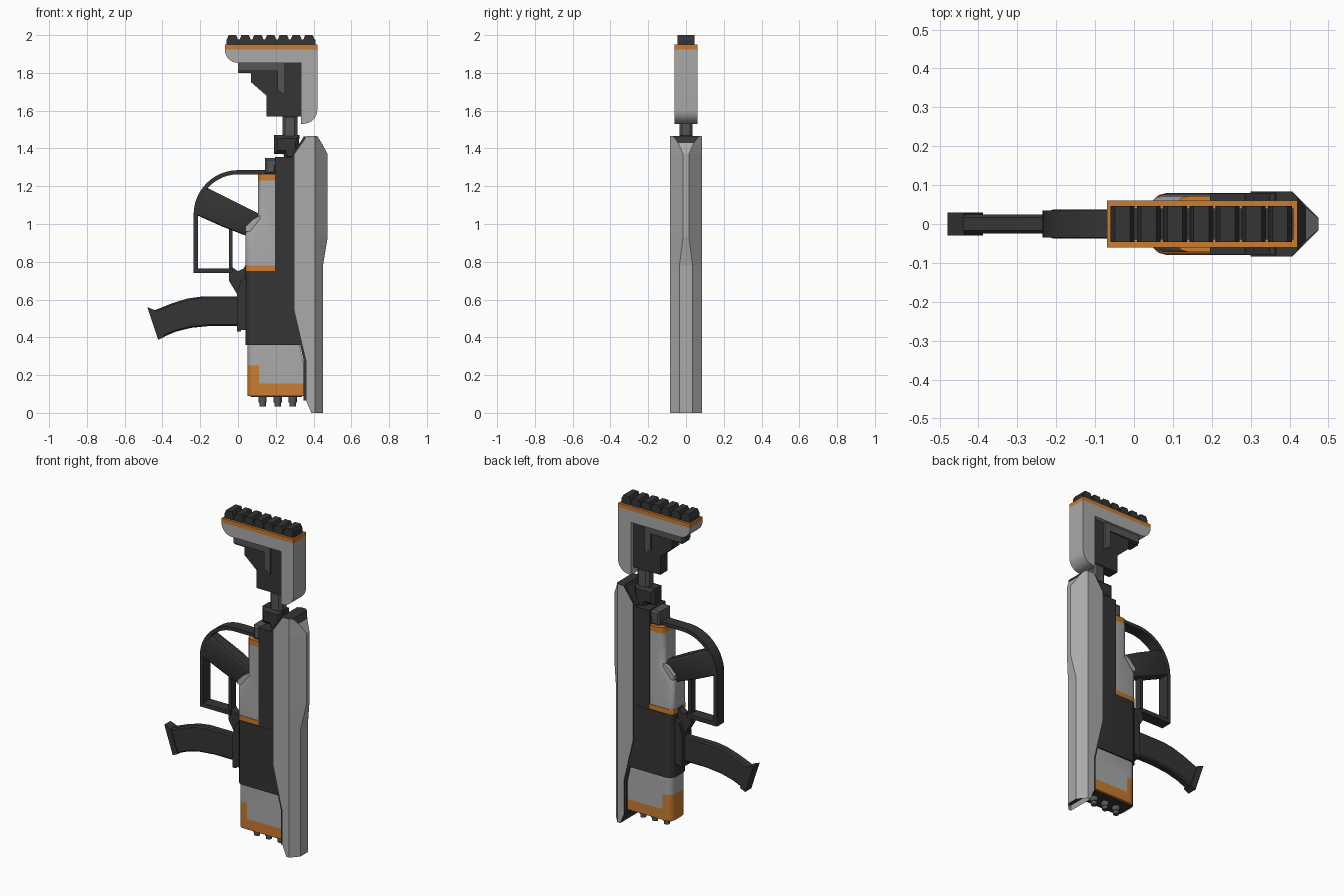
import bpy, bmesh, math

if "Cube" in bpy.data.objects:
    bpy.data.objects.remove(bpy.data.objects["Cube"])


def material(name, colour):
    mat = bpy.data.materials.new(name)
    mat.use_nodes = True
    mat.diffuse_color = (*colour, 1)
    bsdf = next(n for n in mat.node_tree.nodes if n.type == 'BSDF_PRINCIPLED')
    bsdf.inputs["Base Color"].default_value = (*colour, 1)
    return mat


GREY = material("grey_shell", (0.4, 0.4, 0.4))
DARK = material("dark_polymer", (0.035, 0.035, 0.035))
STEEL = material("steel", (0.09, 0.09, 0.09))
ORANGE = material("orange_trim", (0.6, 0.2, 0.03))
smooth_parts = []


def finish(name, bm, *mats):
    bmesh.ops.recalc_face_normals(bm, faces=bm.faces)
    mesh = bpy.data.meshes.new(name)
    bm.to_mesh(mesh)
    bm.free()
    for mat in mats:
        mesh.materials.append(mat)
    obj = bpy.data.objects.new(name, mesh)
    bpy.context.collection.objects.link(obj)
    return obj


def prism(name, profile, half, mat, bevel=0, limit=9, segments=3):
    """Extrude an XZ outline through y, rounding side edges left of the limit."""
    bm = bmesh.new()
    face = bm.faces.new([bm.verts.new((x, -half, z)) for x, z in profile])
    grown = bmesh.ops.extrude_face_region(bm, geom=[face])["geom"]
    for v in grown:
        if isinstance(v, bmesh.types.BMVert):
            v.co.y = half
    if bevel:
        edges = [e for e in bm.edges
                 if abs(e.verts[0].co.y - e.verts[1].co.y) < 1e-4
                 and max(v.co.x for v in e.verts) < limit]
        bmesh.ops.bevel(bm, geom=edges, offset=bevel, segments=segments,
                        profile=0.5, affect='EDGES', clamp_overlap=True)
    obj = finish(name, bm, mat)
    smooth_parts.append(obj)
    return obj


def box(name, x0, x1, z0, z1, half, mat, **kw):
    return prism(name, [(x0, z0), (x1, z0), (x1, z1), (x0, z1)], half, mat, **kw)


def arc(cx, cz, rx, rz, start, end, steps):
    angles = [math.radians(start + (end - start) * i / steps) for i in range(steps + 1)]
    return [(cx + rx * math.cos(a), cz + rz * math.sin(a)) for a in angles]


# Butt pad: seven ribs on a base
box("pad_base", -0.055, 0.41, 1.945, 1.977, 0.04, DARK)
for i in range(7):
    x = -0.06 + i * 0.0675
    prism(f"pad_rib_{i + 1}", [(x, 1.945), (x + 0.061, 1.945), (x + 0.061, 1.975),
                               (x + 0.05, 2), (x + 0.011, 2), (x, 1.975)], 0.046, DARK)
box("pad_trim", -0.07, 0.42, 1.925, 1.95, 0.06, ORANGE)

# Stock
stock = [(-0.07, 1.926), (0.42, 1.926)]
stock += arc(0.345, 1.605, 0.075, 0.075, 0, -90, 8)
stock += [(0.333, 1.53), (0.333, 1.853)]
stock += arc(0, 1.923, 0.07, 0.07, 270, 180, 8)
prism("stock_shell", stock, 0.06, GREY)
prism("stock_core", [(0, 1.86), (0.334, 1.86), (0.334, 1.57), (0.15, 1.57), (0.15, 1.68),
                     (0.07, 1.75), (0.07, 1.8), (0, 1.8)], 0.035, DARK)
prism("stock_rib", [(0, 1.86), (0.25, 1.86), (0.25, 1.68), (0.21, 1.71),
                    (0.21, 1.81), (0, 1.81)], 0.045, STEEL)
box("stock_tube", 0.235, 0.315, 1.45, 1.58, 0.035, STEEL, bevel=0.015, segments=1)
prism("stock_collar", [(0.19, 1.37), (0.24, 1.37), (0.25, 1.34), (0.32, 1.34),
                       (0.325, 1.47), (0.19, 1.47)], 0.05, DARK, bevel=0.018, segments=1)
prism("rear_block", [(0.143, 1.265), (0.2, 1.265), (0.2, 1.3), (0.275, 1.3),
                     (0.275, 1.35), (0.143, 1.35)], 0.06, STEEL, bevel=0.01, segments=1)

# Main body
box("body_spine", 0.195, 0.32, 0.7, 1.355, 0.078, DARK)
prism("body_middle", [(0.04, 0.36), (0.34, 0.36), (0.34, 0.75), (0.04, 0.75)],
      0.08, DARK, bevel=0.045, limit=0.05)
prism("cover_backing", [(0.285, 1.365), (0.348, 1.462), (0.4, 1.462), (0.4, 0.065),
                        (0.347, 0.065), (0.347, 0.28), (0.285, 0.55)], 0.08, DARK)

# Receiver with trim bands
prism("receiver", [(0.04, 0.78), (0.21, 0.78), (0.21, 1.23), (0.105, 1.23),
                   (0.105, 1.03), (0.04, 0.95)], 0.072, GREY, bevel=0.035, limit=0.11)
box("rear_band", 0.105, 0.21, 1.23, 1.265, 0.072, ORANGE, bevel=0.035, limit=0.11)
box("front_band", 0.04, 0.21, 0.75, 0.78, 0.075, ORANGE, bevel=0.035, limit=0.05)

# Front housing and barrels
prism("front_housing", [(0.11, 0.155), (0.346, 0.155), (0.346, 0.27), (0.325, 0.365),
                        (0.05, 0.365), (0.05, 0.25), (0.11, 0.25)],
      0.072, GREY, bevel=0.035, limit=0.06)
prism("housing_trim", [(0.05, 0.09), (0.346, 0.09), (0.346, 0.155), (0.11, 0.155),
                       (0.11, 0.25), (0.05, 0.25)], 0.072, ORANGE, bevel=0.035, limit=0.06)
box("muzzle_plate", 0.065, 0.34, 0.084, 0.1, 0.058, DARK)
for i, x in enumerate((0.13, 0.21, 0.29)):
    bm = bmesh.new()
    for radius, z0, z1 in ((0.017, 0.035, 0.06), (0.022, 0.055, 0.1)):
        made = bmesh.ops.create_cone(bm, cap_ends=True, segments=16, radius1=radius,
                                     radius2=radius, depth=z1 - z0)
        bmesh.ops.translate(bm, verts=made["verts"], vec=(x, 0, (z0 + z1) / 2))
    smooth_parts.append(finish(f"barrel_{i + 1}", bm, STEEL))

# Faceted cover lofted along z: height, inner x, outer x, half width of the ridge
sections = [(0, 0.388, 0.45, 0.035), (0.06, 0.363, 0.45, 0.035), (0.27, 0.363, 0.45, 0.035),
            (0.54, 0.3, 0.45, 0.035), (0.78, 0.3, 0.45, 0.035), (0.93, 0.3, 0.475, 0.015),
            (1.37, 0.3, 0.475, 0.015), (1.43, 0.342, 0.442, 0.042), (1.465, 0.365, 0.42, 0.068)]
bm = bmesh.new()
rings = []
for z, inner, outer, ridge in sections:
    ring = [(inner, -0.084), (0.407, -0.084), (outer, -ridge),
            (outer, ridge), (0.407, 0.084), (inner, 0.084)]
    rings.append([bm.verts.new((x, y, z)) for x, y in ring])
for low, high in zip(rings, rings[1:]):
    for i in range(6):
        j = (i + 1) % 6
        face = bm.faces.new((low[i], low[j], high[j], high[i]))
        if i == 5 or (i == 2 and high is rings[-1]):
            face.material_index = 1
bottom = bm.faces.new(rings[0])
top = bm.faces.new(rings[-1])
top.material_index = 1
bmesh.ops.recalc_face_normals(bm, faces=bm.faces)
bmesh.ops.inset_region(bm, faces=[bottom], thickness=0.008)
bottom.material_index = 1
for v in bottom.verts:
    v.co.z = 0.03
finish("faceted_cover", bm, GREY, DARK)

# Grip and hand guard
prism("grip", [(-0.16, 1.19), (-0.2, 1.16), (-0.225, 1.05), (-0.08, 0.985), (0.05, 0.935),
               (0.1, 0.99), (0.13, 1.045), (0, 1.11)], 0.037, DARK, bevel=0.014, segments=2)
prism("grip_socket", [(0.04, 0.96), (0.07, 0.96), (0.135, 1.03), (0.115, 1.045),
                      (0.08, 1.025), (0.04, 0.985)], 0.06, GREY)
guard = [(0.16, 1.285)] + arc(0, 1.05, 0.235, 0.235, 90, 180, 12)
guard += [(-0.235, 0.74), (-0.03, 0.74), (-0.03, 0.765), (-0.213, 0.765)]
guard += arc(0, 1.05, 0.213, 0.213, 180, 90, 12) + [(0.16, 1.263)]
prism("hand_guard", guard, 0.035, DARK)

# Trigger link and magazine well
prism("trigger_link", [(-0.048, 0.7), (-0.048, 0.97), (-0.03, 0.97), (-0.03, 0.77),
                       (0, 0.75), (0.03, 0.765), (0.045, 0.79), (0.045, 0.6), (0, 0.62)],
      0.022, DARK)
prism("magazine_well", [(0.05, 0.44), (0.015, 0.44), (0.015, 0.43), (-0.006, 0.43),
                        (-0.006, 0.63), (0.015, 0.7), (0.05, 0.72)], 0.045, DARK)

# Curved magazine and end plate
prism("magazine", [(0.02, 0.615), (-0.2, 0.615), (-0.27, 0.605), (-0.35, 0.58),
                   (-0.45, 0.54), (-0.4, 0.4), (-0.33, 0.43), (-0.25, 0.45),
                   (-0.15, 0.46), (0.02, 0.46)], 0.025, DARK, bevel=0.008, segments=1)
prism("magazine_end", [(-0.48, 0.56), (-0.437, 0.543), (-0.388, 0.403), (-0.423, 0.387)],
      0.03, DARK)

# Shading
bpy.ops.object.select_all(action='DESELECT')
for obj in smooth_parts:
    obj.select_set(True)
bpy.context.view_layer.objects.active = smooth_parts[0]
bpy.ops.object.shade_smooth_by_angle(angle=math.radians(30))
